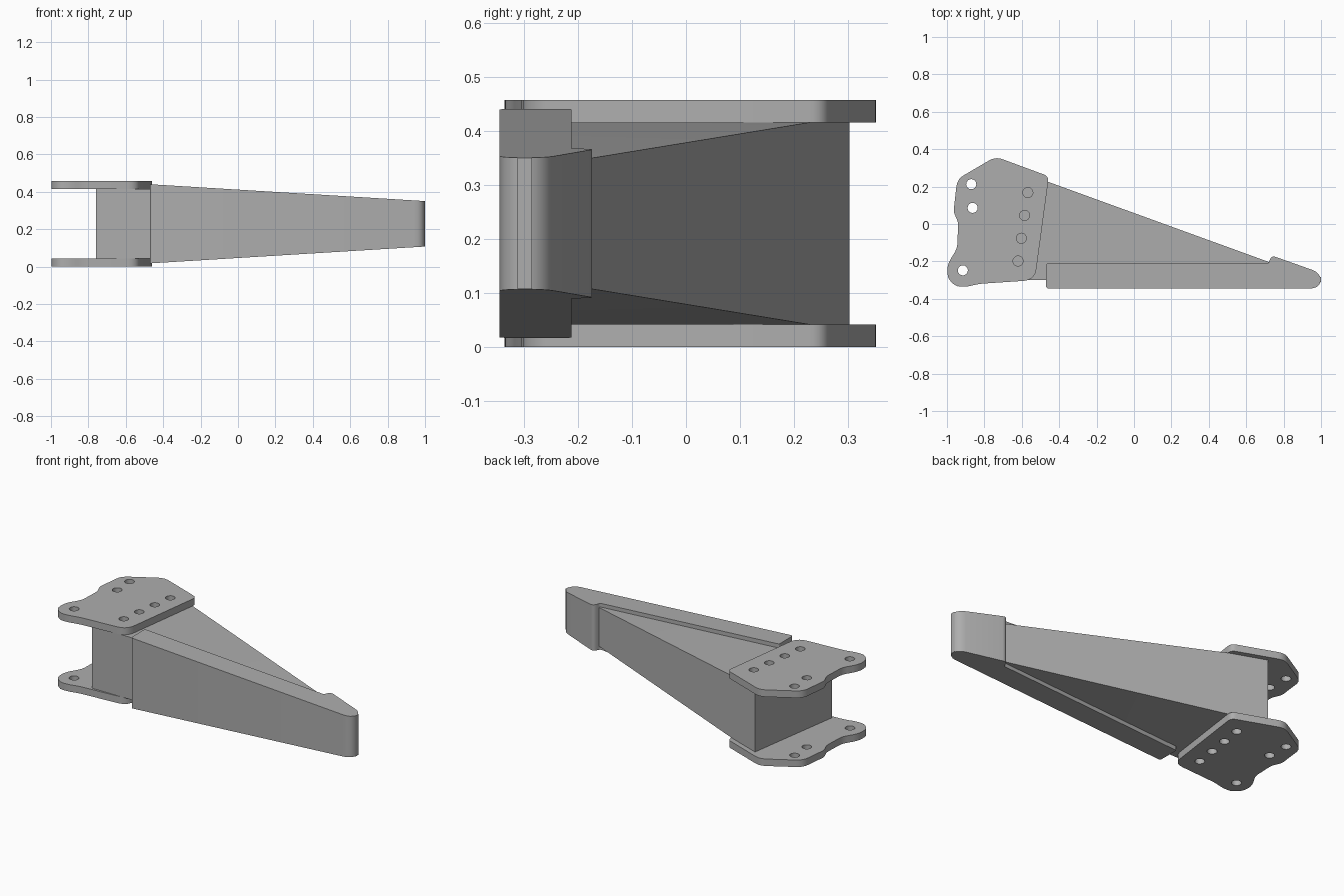
import bpy, bmesh, math
from mathutils import Vector

old = bpy.data.objects.get("Cube")
if old:
    bpy.data.objects.remove(old, do_unlink=True)

grey = bpy.data.materials.new("plain grey")
grey.use_nodes = True
colour = (0.42, 0.42, 0.42, 1)
grey.diffuse_color = colour
grey.node_tree.nodes["Principled BSDF"].inputs["Base Color"].default_value = colour

MID = 0.2285      # mirror height between the two plates
PLATE = 0.042     # plate thickness


def rounded(corners, steps=5):
    """Outline from (x, y, radius) corners, each softened by a small curve."""
    out = []
    for i, (x, y, r) in enumerate(corners):
        p = Vector((x, y))
        if r == 0:
            out.append(p)
            continue
        a = p + (Vector(corners[i - 1][:2]) - p).normalized() * r
        b = p + (Vector(corners[(i + 1) % len(corners)][:2]) - p).normalized() * r
        for k in range(steps + 1):
            t = k / steps
            out.append(a * (1 - t) ** 2 + p * 2 * t * (1 - t) + b * t * t)
    return out


def finish(obj):
    obj.data.materials.clear()
    obj.data.materials.append(grey)
    bpy.ops.object.select_all(action='DESELECT')
    obj.select_set(True)
    bpy.context.view_layer.objects.active = obj
    bpy.ops.object.shade_smooth_by_angle(angle=math.radians(30))


def tapered_prism(name, outline, half_height, split=None):
    """Upright prism whose half height depends on x."""
    bm = bmesh.new()
    base = bm.faces.new([bm.verts.new((p[0], p[1], -1)) for p in outline])
    ext = bmesh.ops.extrude_face_region(bm, geom=[base])["geom"]
    bmesh.ops.translate(bm, verts=[v for v in ext if isinstance(v, bmesh.types.BMVert)],
                        vec=(0, 0, 2))
    if split is not None:
        bmesh.ops.bisect_plane(bm, geom=bm.verts[:] + bm.edges[:] + bm.faces[:],
                               plane_co=(split, 0, 0), plane_no=(1, 0, 0))
    for v in bm.verts:
        v.co.z = MID + math.copysign(half_height(v.co.x), v.co.z)
    bmesh.ops.recalc_face_normals(bm, faces=bm.faces)
    mesh = bpy.data.meshes.new(name)
    bm.to_mesh(mesh)
    bm.free()
    obj = bpy.data.objects.new(name, mesh)
    bpy.context.collection.objects.link(obj)
    finish(obj)


def drilled_plate(name, outline, holes, radius, z):
    """Flat plate with round holes, made from a filled curve."""
    curve = bpy.data.curves.new(name, 'CURVE')
    curve.dimensions = '2D'
    curve.fill_mode = 'BOTH'
    curve.extrude = PLATE / 2
    loops = [outline]
    for hx, hy in holes:
        loops.append([(hx + radius * math.cos(k * math.tau / 16),
                       hy + radius * math.sin(k * math.tau / 16)) for k in range(16)])
    for loop in loops:
        s = curve.splines.new('POLY')
        s.points.add(len(loop) - 1)
        for pt, p in zip(s.points, loop):
            pt.co = (p[0], p[1], 0, 1)
        s.use_cyclic_u = True
    temp = bpy.data.objects.new(name + "_curve", curve)
    bpy.context.collection.objects.link(temp)
    deps = bpy.context.evaluated_depsgraph_get()
    mesh = bpy.data.meshes.new_from_object(temp.evaluated_get(deps))
    bpy.data.objects.remove(temp, do_unlink=True)
    bm = bmesh.new()
    bm.from_mesh(mesh)
    bmesh.ops.remove_doubles(bm, verts=bm.verts, dist=0.0005)
    bmesh.ops.recalc_face_normals(bm, faces=bm.faces)
    bm.to_mesh(mesh)
    bm.free()
    obj = bpy.data.objects.new(name, mesh)
    obj.location.z = z
    bpy.context.collection.objects.link(obj)
    finish(obj)


# Mounting plates, bottom and top
plate_outline = rounded([
    (-0.74, 0.36, 0.04), (-0.455, 0.255, 0.03), (-0.53, -0.30, 0.06),
    (-0.83, -0.32, 0.03), (-0.91, -0.34, 0.04), (-0.98, -0.325, 0.05),
    (-1.01, -0.235, 0.06), (-0.945, -0.13, 0.03), (-0.94, 0.01, 0.02),
    (-0.965, 0.065, 0.02), (-0.945, 0.24, 0.04)])
holes = [(-0.915, -0.248), (-0.863, 0.086), (-0.87, 0.213)]
holes += [(-0.62 + 0.0175 * k, -0.198 + 0.122 * k) for k in range(4)]
for side, z in (("bottom", PLATE / 2), ("top", 2 * MID - PLATE / 2)):
    drilled_plate(side + "_plate", plate_outline, holes, 0.027, z)

# Wedge body: straight between the plates, then tapering to the tip
def body_height(x):
    return 0.1865 - 0.07 * max(0, x + 0.46) / 1.18

tapered_prism("wedge_body",
              [(-0.76, -0.30), (0.74, -0.30), (0.74, -0.21), (-0.67, 0.302)],
              body_height, split=-0.46)

# Front channel with its rounded nose
def channel_height(x):
    return 0.2115 - 0.09 * (x + 0.47) / 1.47

channel_outline = rounded([
    (-0.47, -0.345, 0.015), (1.0, -0.345, 0.06), (1.0, -0.262, 0.05),
    (0.735, -0.168, 0.025), (0.718, -0.212, 0.01), (-0.47, -0.212, 0.008)])
tapered_prism("front_channel", channel_outline, channel_height)
